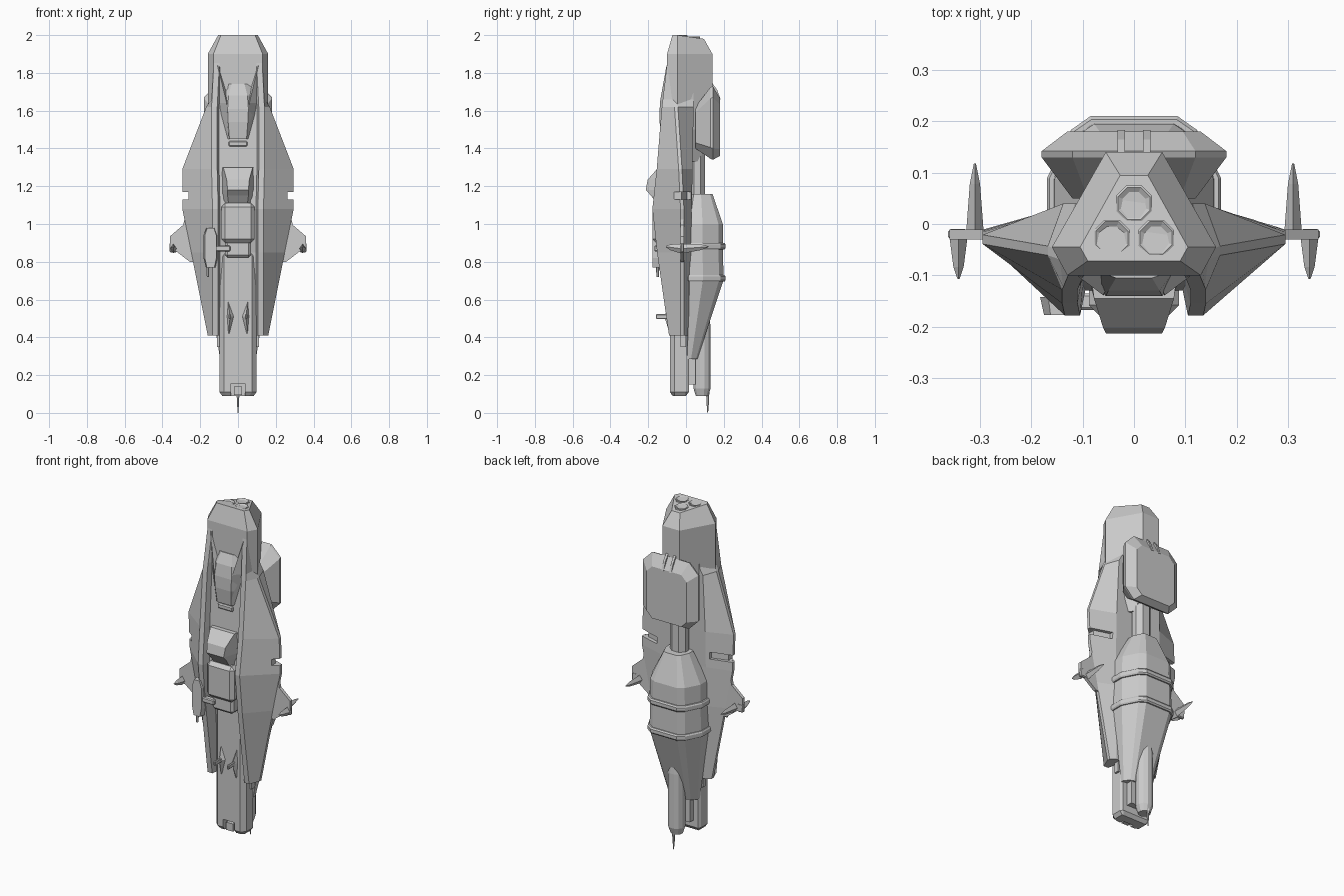
import bpy, bmesh, math

if "Cube" in bpy.data.objects:
    bpy.data.objects.remove(bpy.data.objects["Cube"])


def loft(name, rings, mirror=False):
    """Skin a list of equal-length closed rings and cap both ends."""
    bm = bmesh.new()
    vs = [[bm.verts.new(p) for p in r] for r in rings]
    n = len(rings[0])
    for a, b in zip(vs, vs[1:]):
        for i in range(n):
            j = (i + 1) % n
            bm.faces.new((a[i], a[j], b[j], b[i]))
    bm.faces.new(vs[0][::-1])
    bm.faces.new(vs[-1])
    bmesh.ops.recalc_face_normals(bm, faces=bm.faces)
    me = bpy.data.meshes.new(name)
    bm.to_mesh(me)
    bm.free()
    ob = bpy.data.objects.new(name, me)
    bpy.context.collection.objects.link(ob)
    if mirror:
        ob.modifiers.new("mirror", "MIRROR")
    return ob


def sym(half, z):
    """Mirror a half outline (x > 0) into a full ring at height z."""
    return [(x, y, z) for x, y in half] + [(-x, y, z) for x, y in reversed(half)]


def block(name, x, y, z, bevel=0.0, mirror=False):
    ring = lambda h: [(x[0], y[0], h), (x[1], y[0], h), (x[1], y[1], h), (x[0], y[1], h)]
    ob = loft(name, [ring(z[0]), ring(z[1])], mirror)
    if bevel:
        m = ob.modifiers.new("chamfer", "BEVEL")
        m.width, m.segments = bevel, 1
    return ob


def circle(cx, cy, z, r, n=8, ry=None):
    return [(cx + r * math.cos(math.tau * (i + .5) / n),
             cy + (ry or r) * math.sin(math.tau * (i + .5) / n), z) for i in range(n)]


def cut(target, cutter):
    m = target.modifiers.new("cut", "BOOLEAN")
    m.operation, m.object, m.solver = "DIFFERENCE", cutter, "EXACT"
    cutter.hide_render = cutter.hide_viewport = True


# Engine hull with a tapered, slightly tilted cap
def hull_ring(z, s=1.0, back=.14):
    return sym([(.055 * s, back), (.16 * s, -.045), (.13 * s, -.1)], z)

cap = [(x, y, 1.98 if y > 0 else 2.0) for x, y, z in
       sym([(.027, .095), (.105, -.045), (.09, -.072)], 0)]
loft("engine_hull", [cap, hull_ring(1.9), hull_ring(1.5), hull_ring(1.33, .8, .07)])

# Three engine nozzles
for i, (cx, cy, h) in enumerate([(0, .04, 1.993), (-.043, -.027, 2.0), (.043, -.027, 2.0)]):
    loft(f"nozzle_{i}", [circle(cx, cy, h - d, r) for r, d in
                         [(.038, .05), (.038, .002), (.034, 0), (.024, .006)]])

# Wing body: z, tip x, tip y, ridge x, ridge y, channel y, back y
wing = [(1.86, .132, -.07, .128, -.099, -.09, .03),
        (1.66, .145, -.06, .138, -.123, -.10, .04),
        (1.62, .168, -.052, .14, -.128, -.10, .04),
        (1.29, .295, -.03, .14, -.155, -.12, .035),
        (1.08, .295, -.02, .135, -.178, -.13, .03),
        (.85, .248, -.02, .135, -.153, -.08, .03),
        (.41, .16, -.02, .135, -.09, -.04, .01)]
body = loft("wing_body", [sym([(min(.15, xt - .03), yb), (xt, yt + .009), (xt, yt - .009),
                               (xr, yr), (xr - .03, yr), (xr - .04, yc)], z)
                          for z, xt, yt, xr, yr, yc, yb in wing])

# Slots: a groove along the back of each wing, cut right through at the edge
cut(body, loft("slot_cutter_back", [[(.17, .005, z), (.35, -.05, z), (.35, .08, z), (.17, .08, z)]
                                    for z in (1.13, 1.17)], mirror=True))
cut(body, block("slot_cutter_edge", (.262, .36), (-.12, .06), (1.131, 1.169), mirror=True))

# Flared tip plates standing out from the wings
flare = [(.22, 1.06), (.275, 1.06), (.29, .995), (.36, .935), (.36, .88), (.255, .80), (.2, .80)]
loft("wing_flare", [[(x, y, z) for x, z in flare] for y in (-.03, -.011)], mirror=True)

# Thin plates trailing under the wings
block("wing_plate", (.085, .11), (-.03, 0), (.35, .6), mirror=True)

# Wing-tip mounts and spikes
block("tip_mount", (.325, .362), (-.03, -.01), (.85, .90), .005, mirror=True)
for name, x, y0, y1 in [("rear_spike", .31, -.015, .118), ("front_spike", .342, -.03, -.107)]:
    rings = []
    for t, w in [(0, .017), (.7, .01), (1, .002)]:
        y = y0 + (y1 - y0) * t
        zc = .87 + .01 * t
        rings.append([(x + w, y, zc), (x, y, zc + w * 1.5), (x - w, y, zc), (x, y, zc - w * 1.5)])
    loft(name, rings, mirror=True)

# Intake scoop: central hood plus two side fins
def hood(z, wb, wt, y, base=-.09):
    return sym([(wb, base), (wt, y)], z)

loft("intake_hood", [hood(1.74, .08, .035, -.105), hood(1.68, .09, .05, -.13),
                     hood(1.61, .10, .055, -.14), hood(1.54, .085, .052, -.14),
                     hood(1.45, .055, .045, -.128)])
loft("intake_fin", [[(.112, -.095, 1.84), (.108, -.103, 1.84), (.10, -.095, 1.84)],
                    [(.108, -.09, 1.64), (.06, -.139, 1.64), (.04, -.09, 1.64)],
                    [(.06, -.09, 1.45), (.048, -.128, 1.45), (.03, -.09, 1.45)]], mirror=True)
block("intake_lip", (-.05, .05), (-.122, -.09), (1.41, 1.44), .006)

# Cockpit canopy and the block under it
loft("canopy", [hood(1.30, .085, .078, -.145), hood(1.235, .092, .06, -.203),
                hood(1.18, .092, .055, -.213), hood(1.15, .092, .055, -.185),
                hood(1.11, .088, .05, -.155)])
block("front_block", (-.088, .088), (-.178, -.08), (.90, 1.11), .02)
block("block_collar", (-.07, .07), (-.15, -.06), (.82, .92), .015)

# Long front gun housing with chamfered sides and a notched muzzle
def gun_ring(z, d=0):
    return sym([(.088 - d, .015 - d), (.098 - d, 0), (.098 - d, -.06),
                (.074 - d, -.085 + d)], z)

gun = loft("gun_housing", [gun_ring(.86, .01), gun_ring(.83), gun_ring(.11), gun_ring(.09, .015)])
cut(gun, block("muzzle_cutter", (-.037, .037), (-.12, -.05), (.05, .155)))
block("muzzle_lip", (-.022, .022), (-.078, -.045), (.095, .14))
block("middle_rail", (-.06, .06), (.01, .05), (.15, .7))

# Small antenna pegs on diamond-shaped bases
loft("peg_base", [[(.05, -.084, .60), (.052, -.084, .59), (.045, -.084, .59)],
                  [(.06, -.08, .51), (.042, -.115, .51), (.02, -.08, .51)],
                  [(.052, -.084, .42), (.05, -.086, .42), (.045, -.084, .42)]], mirror=True)
block("peg", (.036, .05), (-.16, -.09), (.497, .523), .004, mirror=True)

# Side gun on the left of the front
loft("side_gun", [sym([(w, .015), (w * .8, -.02)], z) for w, z in
                  [(.022, .98), (.038, .94), (.038, .82), (.025, .77)]]).location = (-.145, -.157, 0)
loft("side_gun_barrel", [circle(-.16, -.15, z, r, 6) for z, r in [(.80, .011), (.72, .006)]])
block("side_gun_arm", (-.12, -.04), (-.168, -.135), (.855, .885), .005)

# Rear pod: chamfered rectangle lofted along y
def pod_ring(y, w, z0, z1, c):
    return [(w, y, z0 + c), (w, y, z1 - c), (w - c, y, z1), (c - w, y, z1),
            (-w, y, z1 - c), (-w, y, z0 + c), (c - w, y, z0), (w - c, y, z0)]

loft("rear_pod", [pod_ring(.05, .12, 1.40, 1.62, .03), pod_ring(.13, .18, 1.345, 1.725, .06),
                  pod_ring(.142, .18, 1.34, 1.73, .06), pod_ring(.18, .13, 1.36, 1.665, .035)])
loft("pod_hook", [[(.018, .12, z), (.032, .12, z), (.032, y, z), (.018, y, z)]
                  for z, y in [(1.745, .14), (1.71, .165), (1.66, .183)]], mirror=True)

# Neck joining hull and tank
loft("neck", [circle(0, .06, z, .055, 8, .045) for z in (1.45, 1.1)])

# Faceted rear tank with two bands
def tank_ring(z, w, f, b):
    h = b - f
    return sym([(.5 * w, b), (.72 * w, b - .12 * h), (w, f + .45 * h), (w, f + .1 * h), (.7 * w, f)], z)

loft("rear_tank", [tank_ring(1.16, .075, .03, .14), tank_ring(1.0, .155, 0, .195),
                   tank_ring(.70, .16, 0, .198), tank_ring(.285, .095, 0, .06)])
for i, (z0, z1) in enumerate([(.865, .90), (.695, .73)]):
    loft(f"tank_band_{i}", [tank_ring(z0, .165, -.005, .204), tank_ring(z0 + .008, .17, -.01, .21),
                            tank_ring(z1 - .008, .17, -.01, .21), tank_ring(z1, .165, -.005, .204)])

# Rear barrel and needle at its end
loft("rear_barrel", [circle(0, .085, z, r, 12) for z, r in
                     [(.62, .03), (.45, .047), (.13, .047), (.09, .034)]])
loft("needle", [circle(0, .115, z, r, 6) for z, r in [(.13, .009), (.06, .007), (0, .002)]])
